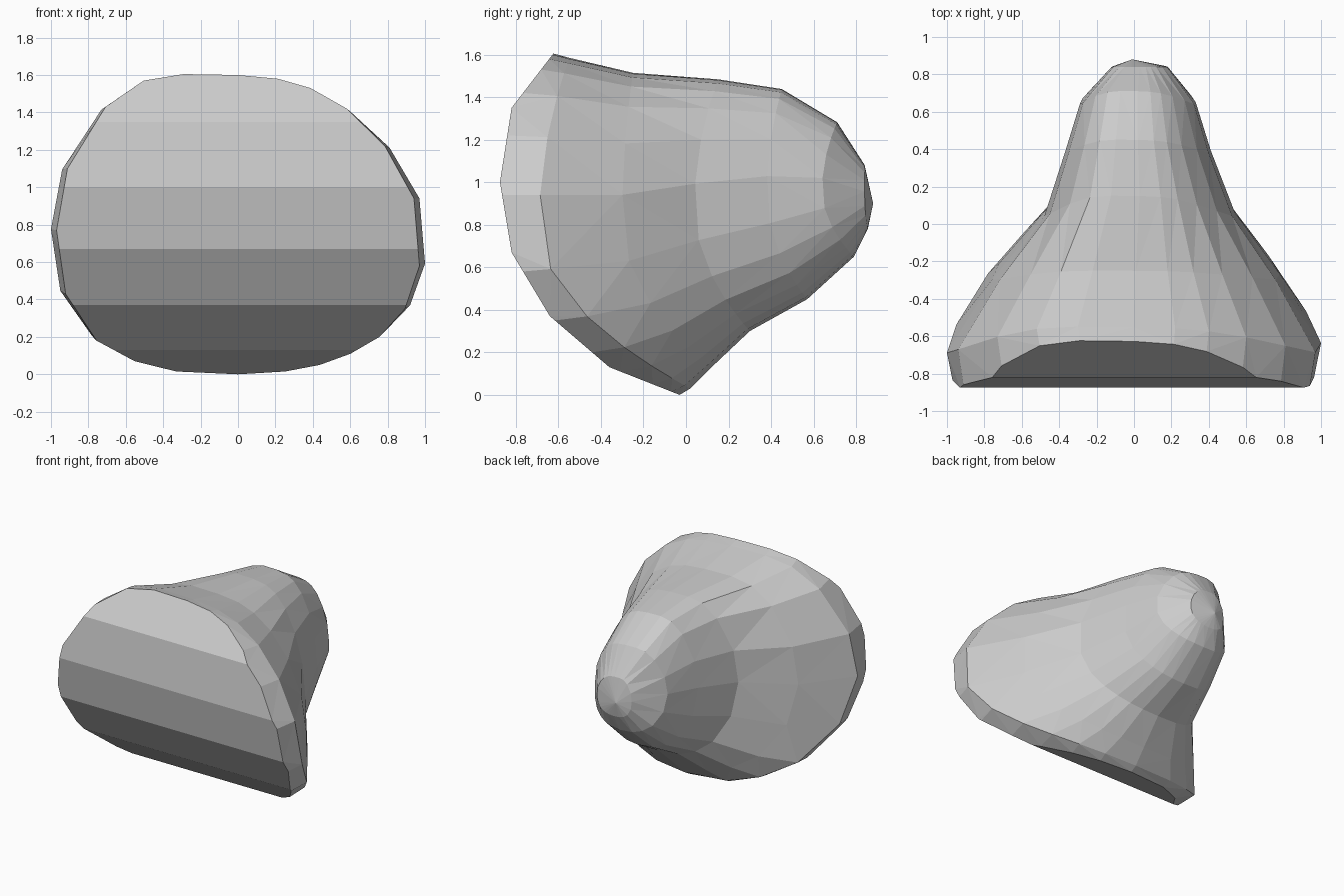
import bpy, bmesh
from mathutils import Vector

if "Cube" in bpy.data.objects:
    bpy.data.objects.remove(bpy.data.objects["Cube"])

# Outline of the broad front side (x, z), clockwise from the left tip
OUTLINE = [(-1, .77), (-.94, 1.1), (-.73, 1.43), (-.52, 1.57), (-.3, 1.605), (0, 1.6),
           (.22, 1.58), (.4, 1.53), (.6, 1.42), (.81, 1.22), (.97, .94), (1, .58),
           (.92, .35), (.78, .2), (.62, .11), (.45, .05), (.26, .015), (0, 0),
           (-.34, .015), (-.57, .07), (-.78, .18), (-.95, .43)]

# Curved front profile (z, y)
FRONT = [(0, -.03), (.13, -.36), (.37, -.64), (.67, -.82), (1, -.875), (1.35, -.82), (1.61, -.62)]

# Sections towards the nose: top (y, z), side (y, half width, centre x), bottom (y, z)
SECTIONS = [((-.55, 1.58), (-.69, 1.0, 0), (.02, .03)),
            ((-.25, 1.51), (-.3, .77, .01), (.12, .13)),
            ((.15, 1.48), (.04, .51, .03), (.3, .3)),
            ((.45, 1.435), (.38, .39, .02), (.57, .45)),
            ((.71, 1.28), (.64, .31, .02), (.79, .65)),
            ((.84, 1.08), (.84, .15, .03), (.855, .78))]


def front_y(z):
    for (z0, y0), (z1, y1) in zip(FRONT, FRONT[1:]):
        if z <= z1:
            return y0 + (y1 - y0) * (z - z0) / (z1 - z0)
    return FRONT[-1][1]


def section_ring(bm, top, side, bottom):
    ring = []
    mid, half = (top[1] + bottom[1]) / 2, (top[1] - bottom[1]) / 2
    for px, z in OUTLINE:
        pz = (z - .8) / .8
        end_y = top[0] if pz > 0 else bottom[0]
        y = side[0] + (end_y - side[0]) * pz * pz
        ring.append(bm.verts.new((side[2] + px * side[1], y, mid + half * pz)))
    return ring


bm = bmesh.new()
n = len(OUTLINE)

# Front rim and sections joined into a shell
rim = [bm.verts.new((x * .97, -.9, z)) for x, z in OUTLINE]
rings = [rim] + [section_ring(bm, *s) for s in SECTIONS]
for a, b in zip(rings, rings[1:]):
    for i in range(n):
        j = (i + 1) % n
        bm.faces.new((a[i], a[j], b[j], b[i]))

# Blunt nose
tip = bm.verts.new((-.01, .88, .9))
for i in range(n):
    bm.faces.new((rings[-1][i], rings[-1][(i + 1) % n], tip))

# Front cut into horizontal bands, then bent to the profile
front = bm.faces.new(rim)
skin = [front]
for z, _ in FRONT[1:-1]:
    geom = list({e for f in skin for e in f.edges} | {v for f in skin for v in f.verts}) + skin
    res = bmesh.ops.bisect_plane(bm, geom=geom, plane_co=Vector((0, 0, z)), plane_no=Vector((0, 0, 1)))
    skin = [g for g in res["geom"] if isinstance(g, bmesh.types.BMFace)]
for v in {v for f in skin for v in f.verts}:
    v.co.y = front_y(v.co.z)

bmesh.ops.triangulate(bm, faces=[f for f in bm.faces if len(f.verts) > 3])
bmesh.ops.recalc_face_normals(bm, faces=bm.faces)
mesh = bpy.data.meshes.new("boulder")
bm.to_mesh(mesh)
bm.free()
boulder = bpy.data.objects.new("boulder", mesh)
bpy.context.collection.objects.link(boulder)
